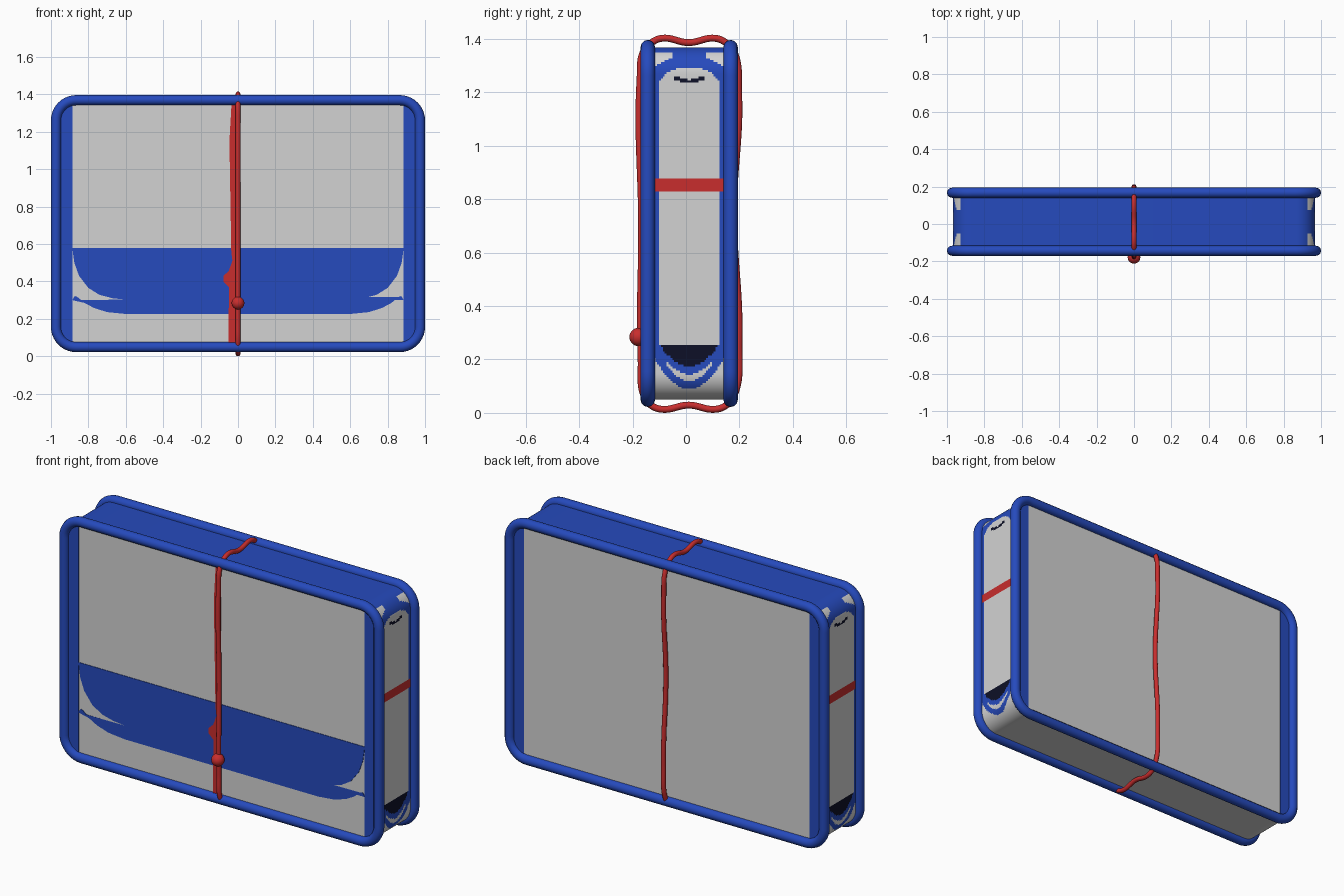
import bpy, bmesh, math

if "Cube" in bpy.data.objects:
    bpy.data.objects.remove(bpy.data.objects["Cube"])

def mat(name, rgb):
    m = bpy.data.materials.new(name)
    m.diffuse_color = (*rgb, 1)
    m.use_nodes = True
    m.node_tree.nodes["Principled BSDF"].inputs["Base Color"].default_value = m.diffuse_color
    return m

GREY = mat("light grey", (0.65, 0.65, 0.65))
BLUE = mat("blue", (0.019, 0.069, 0.51))
RED = mat("red", (0.58, 0.027, 0.027))
DARK = mat("near black", (0.004, 0.005, 0.02))

Y0, Y1 = -0.143, 0.167          # front and back panel planes
ZC = 0.709                      # mid height


def rounded_rect(hx, hz, r, seg, side=1):
    """Closed outline in x/z; 'side' splits the two vertical runs."""
    pts = []
    for k, (sx, sz) in enumerate([(1, 1), (-1, 1), (-1, -1), (1, -1)]):
        cx, cz = sx * (hx - r), ZC + sz * (hz - r)
        for i in range(seg + 1):
            a = math.radians(90 * k + 90 * i / seg)
            pts.append((cx + r * math.cos(a), cz + r * math.sin(a)))
        if k in (1, 3):
            x, z = pts[-1]
            for i in range(1, side):
                pts.append((x, z - sz * 2 * (hz - r) * i / side))
    return pts


def mesh_object(name, bm, mats):
    me = bpy.data.meshes.new(name)
    bm.to_mesh(me)
    bm.free()
    for m in mats:
        me.materials.append(m)
    ob = bpy.data.objects.new(name, me)
    bpy.context.collection.objects.link(ob)
    return ob


def smooth(ob):
    bpy.ops.object.select_all(action='DESELECT')
    ob.select_set(True)
    bpy.context.view_layer.objects.active = ob
    bpy.ops.object.shade_smooth_by_angle(angle=math.radians(40))


def tube(name, pts, radius, m, bezier=False):
    cu = bpy.data.curves.new(name, 'CURVE')
    cu.dimensions = '3D'
    cu.bevel_depth = radius
    cu.bevel_resolution = 4
    cu.resolution_u = 10
    s = cu.splines.new('BEZIER' if bezier else 'POLY')
    if bezier:
        s.bezier_points.add(len(pts) - 1)
        for p, co in zip(s.bezier_points, pts):
            p.co = co
            p.handle_left_type = p.handle_right_type = 'AUTO'
    else:
        s.points.add(len(pts) - 1)
        for p, co in zip(s.points, pts):
            p.co = (*co, 1)
    s.use_cyclic_u = True
    cu.materials.append(m)
    ob = bpy.data.objects.new(name, cu)
    bpy.context.collection.objects.link(ob)
    bpy.ops.object.select_all(action='DESELECT')
    ob.select_set(True)
    bpy.context.view_layer.objects.active = ob
    bpy.ops.object.convert(target='MESH')
    smooth(bpy.context.object)


def side_colour(x, y, z):
    """Colour of the rim: 0 grey, 1 blue, 2 red, 3 dark."""
    if abs(x) < 0.86:
        return 1 if z > ZC else 0
    u = abs(y - 0.012) / 0.115
    if 0.83 < z < 0.877:
        return 2
    if z > 1.2:                                   # arched top of the side panel
        if z < 1.29 - 0.06 * u ** 4 and u < 1:
            return 3 if u < 0.5 and 1.235 + 0.06 * u * u < z < 1.247 + 0.03 * u else 0
        if u > 0.55 and 1.36 - 0.055 * u < z < 1.347:
            return 0
        return 1
    if z < 0.3:                                   # curved pocket at the bottom
        if z < 0.09 + 0.09 * u * u:
            return 0
        arc = 0.175 + 0.085 * u * u
        if arc < z < 0.255 and u < 0.9:
            return 3
        if z > arc and u < 1:
            return 0
        if u < 0.75 and 0.118 + 0.12 * u * u < z < 0.145 + 0.09 * u * u:
            return 0
        return 1
    return 0 if u < 1 else 1


# case body: rounded outline, with rim faces coloured by position
outline = rounded_rect(0.968, 0.659, 0.1, 20, 140)
COLS = 44
bm = bmesh.new()
rows = [[bm.verts.new((x, Y0 + (Y1 - Y0) * j / COLS, z)) for j in range(COLS + 1)]
        for x, z in outline]
n = len(rows)
for i in range(n):
    a, b = rows[i], rows[(i + 1) % n]
    for j in range(COLS):
        f = bm.faces.new((a[j], a[j + 1], b[j + 1], b[j]))
        c = f.calc_center_median()
        f.material_index = side_colour(*c)
bm.faces.new([r[0] for r in rows])
bm.faces.new([r[-1] for r in reversed(rows)])
bmesh.ops.recalc_face_normals(bm, faces=bm.faces)
smooth(mesh_object("case_body", bm, [GREY, BLUE, RED, DARK]))


# painted plates on the front and back panels
def plate(name, pts, y, m):
    bm = bmesh.new()
    f = bm.faces.new([bm.verts.new((x, y - 0.003, z)) for x, z in pts])
    r = bmesh.ops.extrude_face_region(bm, geom=[f])
    for v in r["geom"]:
        if isinstance(v, bmesh.types.BMVert):
            v.co.y += 0.006
    bmesh.ops.recalc_face_normals(bm, faces=bm.faces)
    bmesh.ops.triangulate(bm, faces=[f for f in bm.faces if len(f.verts) > 4])
    mesh_object(name, bm, [m])


for s, side in ((-1, "left"), (1, "right")):
    for y, face in ((Y0, "front"), (Y1, "back")):
        plate(f"{face}_{side}_stripe",
              [(s * 0.96, 0.1), (s * 0.885, 0.06), (s * 0.885, 1.36), (s * 0.96, 1.32)], y, BLUE)

upper = [(0.886, 0.58), (0.875, 0.5), (0.85, 0.43), (0.8, 0.365), (0.74, 0.328), (0.67, 0.31), (0.6, 0.303)]
lower = [(0.6, 0.226), (0.7, 0.236), (0.77, 0.258), (0.82, 0.285), (0.86, 0.318), (0.873, 0.322), (0.886, 0.30)]
half = upper + lower
plate("front_pocket_band", half + [(-x, z) for x, z in reversed(half)], Y0, BLUE)
plate("front_red_mark",
      [(-0.005, 0.06), (-0.052, 0.06), (-0.048, 0.37), (-0.078, 0.40), (-0.078, 0.43),
       (-0.05, 0.455), (-0.03, 0.51), (-0.036, 0.56), (-0.046, 1.15), (-0.034, 1.36),
       (-0.005, 1.36)], Y0 - 0.002, RED)

# piping round both panels
for name, y in (("front_piping", Y0), ("back_piping", Y1)):
    tube(name, [(x, y, z) for x, z in rounded_rect(0.973, 0.66, 0.108, 10)], 0.027, BLUE)

# cord looped round the middle
cord = [(-0.13, 1.385), (-0.09, 1.402), (0.01, 1.386), (0.11, 1.402), (0.15, 1.385),
        (0.178, 1.355), (0.197, 1.2), (0.178, 0.75), (0.198, 0.27), (0.178, 0.06),
        (0.15, 0.028), (0.11, 0.0135), (0.01, 0.029), (-0.09, 0.0135), (-0.13, 0.028),
        (-0.156, 0.06), (-0.168, 0.2), (-0.166, 0.7), (-0.172, 1.25), (-0.158, 1.355)]
tube("cord", [(0, y, z) for y, z in cord], 0.0128, RED, True)

# bead on the cord
bpy.ops.mesh.primitive_uv_sphere_add(segments=24, ring_count=14, radius=0.034,
                                     location=(0, -0.178, 0.284))
bead = bpy.context.object
bead.name = "cord_bead"
bead.data.materials.append(RED)
smooth(bead)
